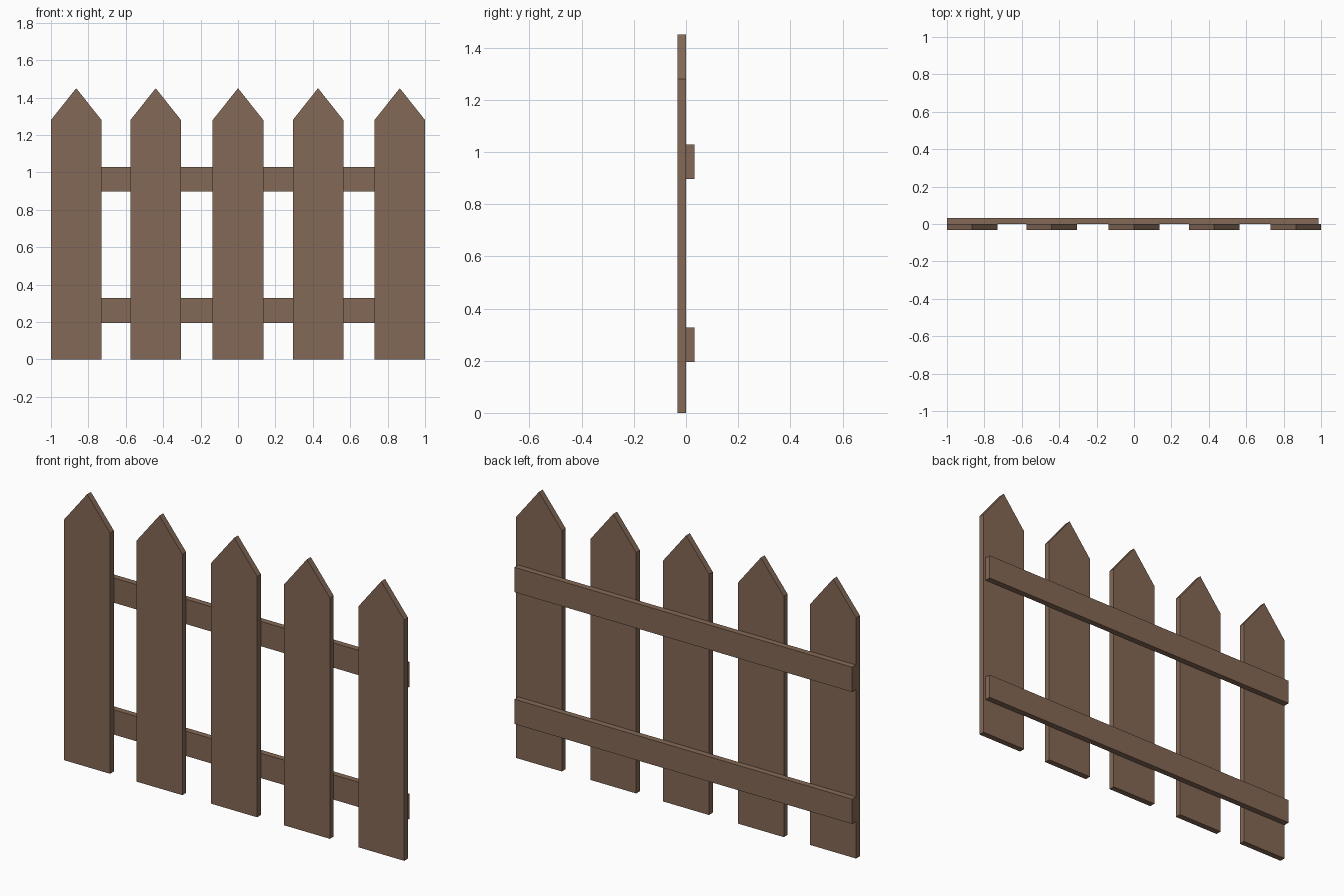
import bpy

if "Cube" in bpy.data.objects:
    bpy.data.objects.remove(bpy.data.objects["Cube"])

wood = bpy.data.materials.new("brown_wood")
wood.diffuse_color = (0.23, 0.14, 0.093, 1.0)
wood.use_nodes = True
wood.node_tree.nodes["Principled BSDF"].inputs["Base Color"].default_value = wood.diffuse_color


def board(name, outline, y0, y1):
    """Extrude an x-z outline (anticlockwise seen from the front) from y0 to y1."""
    n = len(outline)
    verts = [(x, y, z) for y in (y0, y1) for x, z in outline]
    faces = [tuple(range(n)), tuple(reversed(range(n, 2 * n)))]
    faces += [(i, i + n, (i + 1) % n + n, (i + 1) % n) for i in range(n)]
    mesh = bpy.data.meshes.new(name)
    mesh.from_pydata(verts, [], faces)
    mesh.materials.append(wood)
    obj = bpy.data.objects.new(name, mesh)
    bpy.context.collection.objects.link(obj)
    return obj


# Pointed pickets
HALF, SHOULDER, TIP = 0.135, 1.28, 1.45
for i, cx in enumerate((-0.865, -0.44, 0.0, 0.428, 0.865)):
    board(f"picket_{i + 1}",
          [(cx - HALF, 0), (cx + HALF, 0), (cx + HALF, SHOULDER),
           (cx, TIP), (cx - HALF, SHOULDER)], -0.032, 0.0)

# Back rails, slightly short of the right-hand edge
for name, z0, z1 in (("lower_rail", 0.196, 0.328), ("upper_rail", 0.897, 1.029)):
    board(name, [(-1.0, z0), (0.986, z0), (0.986, z1), (-1.0, z1)], 0.0, 0.032)
